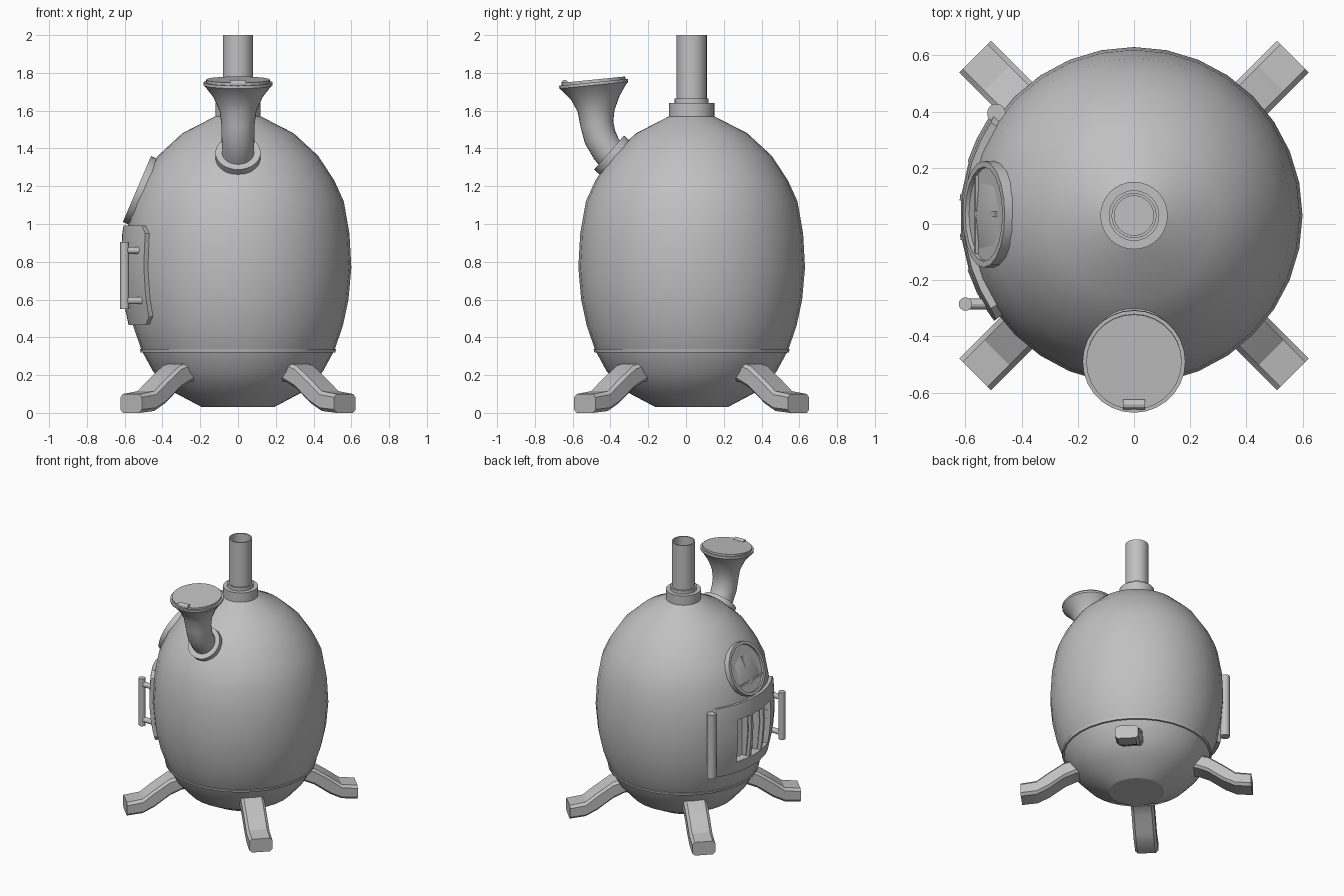
import bpy, bmesh, math
from mathutils import Vector, Matrix

cube = bpy.data.objects.get("Cube")
if cube:
    bpy.data.objects.remove(cube, do_unlink=True)

CY = 0.03  # y of the vertical axis of the boiler


def material(name, value):
    m = bpy.data.materials.new(name)
    m.use_nodes = True
    color = (value, value, value, 1)
    m.diffuse_color = color
    m.node_tree.nodes["Principled BSDF"].inputs["Base Color"].default_value = color
    return m


GREY = material("iron grey", 0.53)
PALE = material("pale glow", 0.8)


def make(name, bm, mat=GREY):
    bmesh.ops.recalc_face_normals(bm, faces=bm.faces)
    mesh = bpy.data.meshes.new(name)
    bm.to_mesh(mesh)
    bm.free()
    mesh.materials.append(mat)
    obj = bpy.data.objects.new(name, mesh)
    bpy.context.scene.collection.objects.link(obj)
    return obj


def bake(obj):
    bpy.context.view_layer.update()
    graph = bpy.context.evaluated_depsgraph_get()
    mesh = bpy.data.meshes.new_from_object(obj.evaluated_get(graph))
    obj.modifiers.clear()
    obj.data = mesh


def smooth(obj, degrees=26):
    for o in bpy.context.selected_objects:
        o.select_set(False)
    obj.select_set(True)
    bpy.context.view_layer.objects.active = obj
    bpy.ops.object.shade_smooth_by_angle(angle=math.radians(degrees))
    return obj


def ring(center, normal, r, n):
    w = Vector(normal).normalized()
    u = Vector((1, 0, 0)) if abs(w.x) < 0.1 else Vector((0, 1, 0))
    v = w.cross(u)
    turn = [2 * math.pi * i / n for i in range(n)]
    return [Vector(center) + r * (math.cos(a) * u + math.sin(a) * v) for a in turn]


def loft(name, rings, mat=GREY):
    bm = bmesh.new()
    loops = [[bm.verts.new(p) for p in pts] for pts in rings]
    n = len(loops[0])
    for a, b in zip(loops, loops[1:]):
        for i in range(n):
            j = (i + 1) % n
            bm.faces.new((a[i], a[j], b[j], b[i]))
    bm.faces.new(loops[0])
    bm.faces.new(loops[-1])
    return make(name, bm, mat)


def turned(name, center, axis, profile, n=32):
    """Turn a profile of (distance along axis, radius) about an axis."""
    axis = Vector(axis).normalized()
    return smooth(loft(name, [ring(Vector(center) + axis * d, axis, r, n) for d, r in profile]))


def rod(name, a, b, r, n=12):
    axis = Vector(b) - Vector(a)
    return turned(name, a, axis, [(0, r), (axis.length, r)], n)


def boxes(name, matrices, mat=GREY):
    bm = bmesh.new()
    for m in matrices:
        bmesh.ops.create_cube(bm, size=1, matrix=m)
    return make(name, bm, mat)


# Egg-shaped boiler body: (height, radius)
BODY = [(0.03, 0.19), (0.12, 0.36), (0.22, 0.45), (0.33, 0.51), (0.46, 0.555),
        (0.6, 0.585), (0.77, 0.6), (0.95, 0.59), (1.12, 0.56), (1.23, 0.51),
        (1.36, 0.425), (1.48, 0.295), (1.57, 0.12)]


def body_radius(z):
    for (z0, r0), (z1, r1) in zip(BODY, BODY[1:]):
        if z <= z1:
            return r0 + (r1 - r0) * (z - z0) / (z1 - z0)
    return BODY[-1][1]


body = loft("boiler_body", [ring((0, CY, z), (0, 0, 1), r, 32) for z, r in BODY])

# Firebox openings sunk into the body behind the door
SLOTS = (-13, -0.5, 12.5)
cutter = boxes("slot_cutter", [
    Matrix.Translation((0, CY, 0.72)) @ Matrix.Rotation(-math.radians(t), 4, 'Z')
    @ Matrix.Translation((-0.62, 0, 0)) @ Matrix.Diagonal((0.18, 0.1, 0.32, 1))
    for t in SLOTS])
cutter.hide_render = True
cut = body.modifiers.new("slots", 'BOOLEAN')
cut.operation = 'DIFFERENCE'
cut.solver = 'EXACT'
cut.object = cutter
bake(body)
bpy.data.objects.remove(cutter, do_unlink=True)
smooth(body)

# Seam band around the lower hull
turned("seam_band", (0, CY, 0), (0, 0, 1), [(0.318, 0.5), (0.32, 0.515), (0.338, 0.519), (0.342, 0.5)])


def patch(name, angles, heights, radius, thick, skip, mat=GREY, chamfer=False):
    """Curved plate on the right side of the body, less the skipped cells."""
    bm = bmesh.new()
    grid = []
    for z in heights:
        r = radius(z)
        grid.append([bm.verts.new((-r * math.cos(math.radians(t)),
                                   CY + r * math.sin(math.radians(t)), z)) for t in angles])
    rows, cols = len(heights) - 1, len(angles) - 1
    corners = [grid[j][i] for j in (0, rows) for i in (0, cols)] if chamfer else []
    for j in range(rows):
        for i in range(cols):
            if not skip((angles[i] + angles[i + 1]) / 2, (heights[j] + heights[j + 1]) / 2):
                cell = (grid[j][i], grid[j][i + 1], grid[j + 1][i + 1], grid[j + 1][i])
                bm.faces.new([v for v in cell if v not in corners])
    bmesh.ops.delete(bm, geom=[v for v in bm.verts if not v.link_faces], context='VERTS')
    obj = make(name, bm, mat)
    shell = obj.modifiers.new("thickness", 'SOLIDIFY')
    shell.thickness = thick
    shell.offset = 0
    bake(obj)
    return smooth(obj)


# Door with three slots, and the glow behind it
patch("firebox_door", [-37, -33, -26, -18, -8, -6, 5, 7, 18, 26, 33, 37],
      [0.47, 0.51, 0.56, 0.64, 0.72, 0.8, 0.88, 0.95, 0.99],
      lambda z: body_radius(z) + 0.008, 0.034,
      lambda t, z: 0.56 < z < 0.88 and any(abs(t - s) < 5 for s in SLOTS), chamfer=True)
patch("firebox_glow", list(range(-20, 21, 5)), [0.54, 0.9],
      lambda z: 0.535, 0.008, lambda t, z: False, PALE)

# Door hinge and handle
rod("door_hinge", (-0.49, 0.395, 0.49), (-0.49, 0.395, 0.97), 0.033, 16)
rod("door_handle", (-0.6, -0.285, 0.55), (-0.6, -0.285, 0.905), 0.024, 16)
for tag, z in (("lower", 0.595), ("upper", 0.86)):
    rod(tag + "_handle_mount", (-0.6, -0.285, z), (-0.49, -0.285, z), 0.019)

# Round hatch above the door, with a recessed face and raised ribs
up, out = Vector((0.394, 0, 0.919)), Vector((-0.919, 0, 0.394))
hatch_center = Vector((-0.535, 0.035, 1.185))
turned("round_hatch", hatch_center, out,
       [(-0.05, 0.19), (0, 0.19), (0, 0.168), (-0.015, 0.168)], 20)
frame = Matrix((Vector((0, -1, 0)), up, out)).transposed().to_4x4()
frame.translation = hatch_center
boxes("hatch_ribs", [
    frame @ Matrix.Translation((0, -0.09, -0.012)) @ Matrix.Diagonal((0.28, 0.012, 0.014, 1)),
    frame @ Matrix.Translation((0, 0, -0.012)) @ Matrix.Diagonal((0.02, 0.18, 0.014, 1))])

# Chimney: collar, step and open pipe
turned("chimney", (0, CY, 0), (0, 0, 1),
       [(1.5, 0.12), (1.64, 0.12), (1.64, 0.09), (1.665, 0.09), (1.665, 0.08),
        (2, 0.08), (2, 0.07), (1.6, 0.07)])

# Curved funnel on the front: (y, z, radius, lean towards the front)
FUNNEL = [(-0.36, 1.33, 0.085, 1.1), (-0.42, 1.395, 0.085, 0.9), (-0.455, 1.46, 0.087, 0.45),
          (-0.472, 1.53, 0.088, 0.15), (-0.476, 1.6, 0.098, 0.05), (-0.48, 1.67, 0.13, 0.08),
          (-0.486, 1.72, 0.168, 0.1), (-0.488, 1.735, 0.183, 0.1), (-0.49, 1.75, 0.183, 0.1)]
smooth(loft("funnel", [ring((0, y, z), (0, -lean, 1), r, 28) for y, z, r, lean in FUNNEL]))
turned("funnel_collar", (0, -0.37, 1.345), (0, -0.75, 0.66), [(-0.02, 0.12), (0.05, 0.12)], 28)
turned("funnel_lid", (0, -0.49, 1.75), (0, -0.1, 1), [(-0.005, 0.17), (0.014, 0.17)], 28)
rod("lid_latch", (-0.04, -0.642, 1.745), (0.04, -0.642, 1.745), 0.018)

# Four splayed legs: (distance out, bottom, top)
LEG = [(0.28, 0.18, 0.27), (0.42, 0.165, 0.27), (0.5, 0.13, 0.25),
       (0.61, 0.05, 0.175), (0.69, 0.01, 0.115), (0.8, 0, 0.1)]
HALF, BEVEL = 0.08, 0.018


def leg_section(x, low, high):
    inner = HALF - BEVEL
    half = [(inner, low), (HALF, low + BEVEL), (HALF, high - BEVEL), (inner, high)]
    return [Vector((x, y, z)) for y, z in half + [(-y, z) for y, z in reversed(half)]]


for i, place in enumerate(("back_left", "back_right", "front_right", "front_left")):
    leg = loft(place + "_leg", [leg_section(*s) for s in LEG])
    leg.location = (0, CY, 0)
    leg.rotation_euler.z = math.radians(45 + 90 * i)
    smooth(leg)
